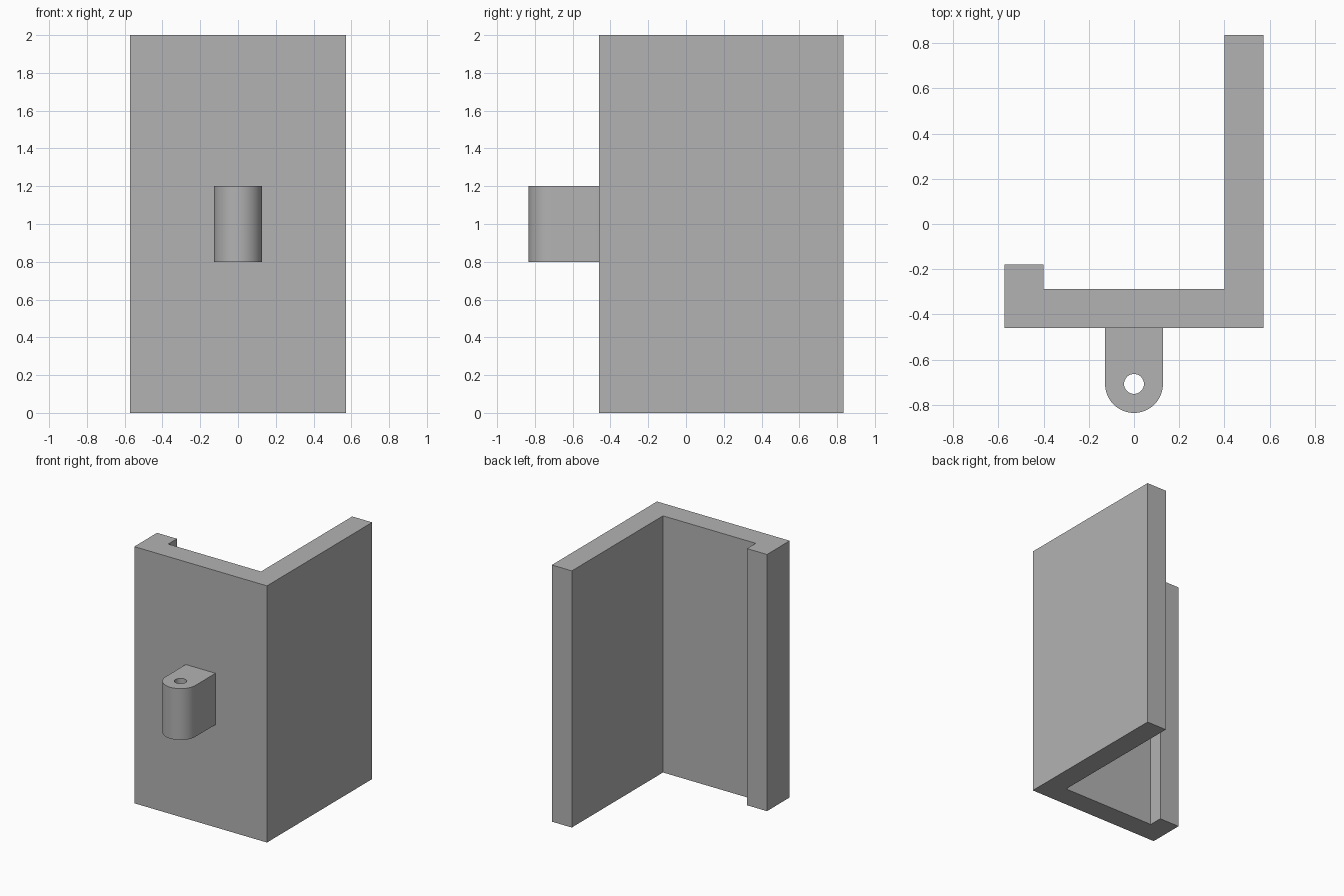
import bpy
import bmesh
import math

cube = bpy.data.objects.get("Cube")
if cube:
    bpy.data.objects.remove(cube, do_unlink=True)

# Single plain grey material
GREY = (0.45, 0.45, 0.45, 1.0)
grey = bpy.data.materials.new("plain_grey")
grey.use_nodes = True
grey.diffuse_color = GREY
grey.node_tree.nodes["Principled BSDF"].inputs["Base Color"].default_value = GREY


def extrude_profile(name, points, z0, z1):
    """Make a closed prism from a counter-clockwise plan outline."""
    bm = bmesh.new()
    base = bm.faces.new([bm.verts.new((x, y, z0)) for x, y in points])
    top = bmesh.ops.extrude_face_region(bm, geom=[base], use_keep_orig=True)
    moved = [v for v in top["geom"] if isinstance(v, bmesh.types.BMVert)]
    bmesh.ops.translate(bm, verts=moved, vec=(0, 0, z1 - z0))
    bmesh.ops.recalc_face_normals(bm, faces=bm.faces)
    mesh = bpy.data.meshes.new(name)
    bm.to_mesh(mesh)
    bm.free()
    mesh.materials.append(grey)
    obj = bpy.data.objects.new(name, mesh)
    bpy.context.collection.objects.link(obj)
    return obj


def arc(cx, cy, radius, start, end, steps):
    angles = [start + (end - start) * i / steps for i in range(steps + 1)]
    return [(cx + radius * math.cos(a), cy + radius * math.sin(a)) for a in angles]


# Channel: front wall, long left wall and short right lip
half_width, wall = 0.572, 0.172
front, back, lip_back = -0.46, 0.835, -0.18
inner = half_width - wall
extrude_profile("channel_bracket", [
    (-half_width, front), (half_width, front), (half_width, back), (inner, back),
    (inner, front + wall), (-inner, front + wall),
    (-inner, lip_back), (-half_width, lip_back),
], 0, 2)

# Rounded lug on the front wall, embedded slightly
lug_radius, pin_y = 0.128, -0.707
outline = arc(0, pin_y, lug_radius, math.pi, math.tau, 32)
outline += [(lug_radius, front + 0.02), (-lug_radius, front + 0.02)]
lug = extrude_profile("hinge_lug", outline, 0.8, 1.2)

# Vertical pin hole through the lug
hole = extrude_profile("pin_hole_cutter",
                       arc(0, pin_y, 0.044, 0, math.tau, 32)[:-1], 0.7, 1.3)
hole.hide_render = True
cut = lug.modifiers.new("pin_hole", "BOOLEAN")
cut.operation = "DIFFERENCE"
cut.solver = "EXACT"
cut.object = hole
bpy.ops.object.select_all(action="DESELECT")
bpy.context.view_layer.objects.active = lug
lug.select_set(True)
bpy.ops.object.modifier_apply(modifier=cut.name)
bpy.data.objects.remove(hole, do_unlink=True)
bpy.ops.object.shade_smooth_by_angle(angle=math.radians(30))
